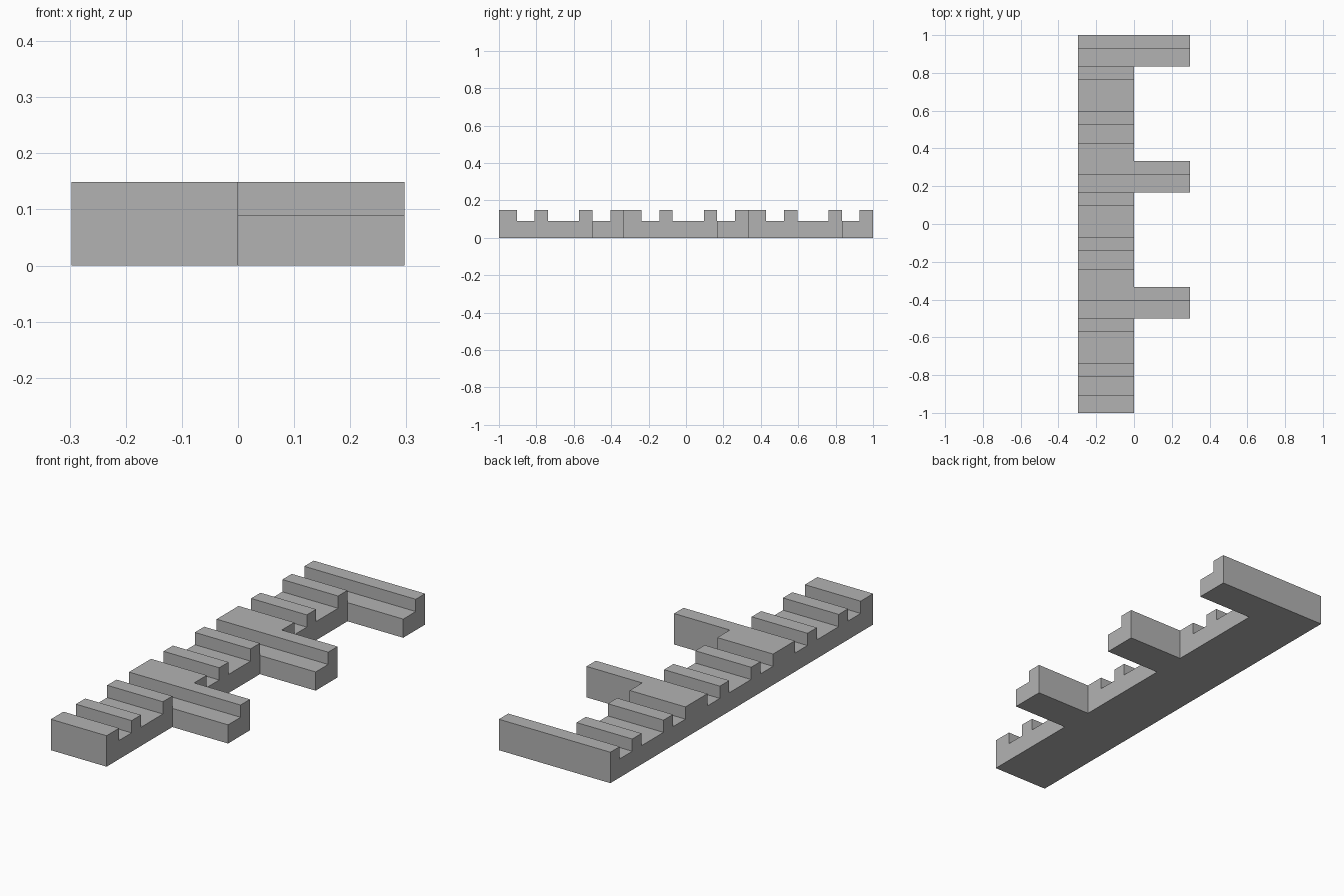
import bpy
import bmesh

if "Cube" in bpy.data.objects:
    bpy.data.objects.remove(bpy.data.objects["Cube"])

PERIOD = 2 / 3          # spacing of the arms along y
ARM = 1 / 6             # arm depth along y
HALF_W = 0.297          # half of the total width
TOP, FLOOR = 0.149, 0.09
ARM_STARTS = [-0.5 + PERIOD * i for i in range(3)]

grey = bpy.data.materials.new("plain grey")
grey.diffuse_color = (0.45, 0.45, 0.45, 1)
grey.use_nodes = True
grey.node_tree.nodes["Principled BSDF"].inputs["Base Color"].default_value = grey.diffuse_color


def prism(bm, points, offset):
    """Extrude a flat polygon into a closed solid."""
    face = bm.faces.new([bm.verts.new(p) for p in points])
    geom = bmesh.ops.extrude_face_region(bm, geom=[face])["geom"]
    verts = [g for g in geom if isinstance(g, bmesh.types.BMVert)]
    bmesh.ops.translate(bm, verts=verts, vec=offset)


def make_object(name, bm):
    bmesh.ops.recalc_face_normals(bm, faces=bm.faces)
    mesh = bpy.data.meshes.new(name)
    bm.to_mesh(mesh)
    bm.free()
    mesh.materials.append(grey)
    obj = bpy.data.objects.new(name, mesh)
    bpy.context.collection.objects.link(obj)
    return obj


# Comb-shaped plan: a straight spine with three arms on the right
outline = [(-HALF_W, -1, 0), (0, -1, 0)]
for a in ARM_STARTS:
    b = a + ARM
    outline += [(0, a, 0), (HALF_W, a, 0), (HALF_W, b, 0)]
    if b < 0.99:
        outline.append((0, b, 0))
outline.append((-HALF_W, 1, 0))
bm = bmesh.new()
prism(bm, outline, (0, 0, TOP))
rack = make_object("notched_rack", bm)

# Notches across the full width, three per period
bm = bmesh.new()
for start in [ARM_STARTS[0] - PERIOD] + ARM_STARTS:
    for lo, hi in ((0, 0.0952), (0.2619, 0.3571), (0.4286, 0.5952)):
        y0, y1 = start + lo, start + hi
        if y0 < -1 or y1 > 1:
            continue
        prism(bm, [(-0.5, y0, FLOOR), (0.5, y0, FLOOR),
                   (0.5, y1, FLOOR), (-0.5, y1, FLOOR)], (0, 0, 0.2))
cutter = make_object("notch_cutter", bm)
cutter.hide_render = True

cut = rack.modifiers.new("notches", "BOOLEAN")
cut.operation = "DIFFERENCE"
cut.solver = "EXACT"
cut.object = cutter

# Apply the cut and discard the cutter
bpy.context.view_layer.objects.active = rack
rack.select_set(True)
bpy.ops.object.modifier_apply(modifier=cut.name)
bpy.data.objects.remove(cutter)
